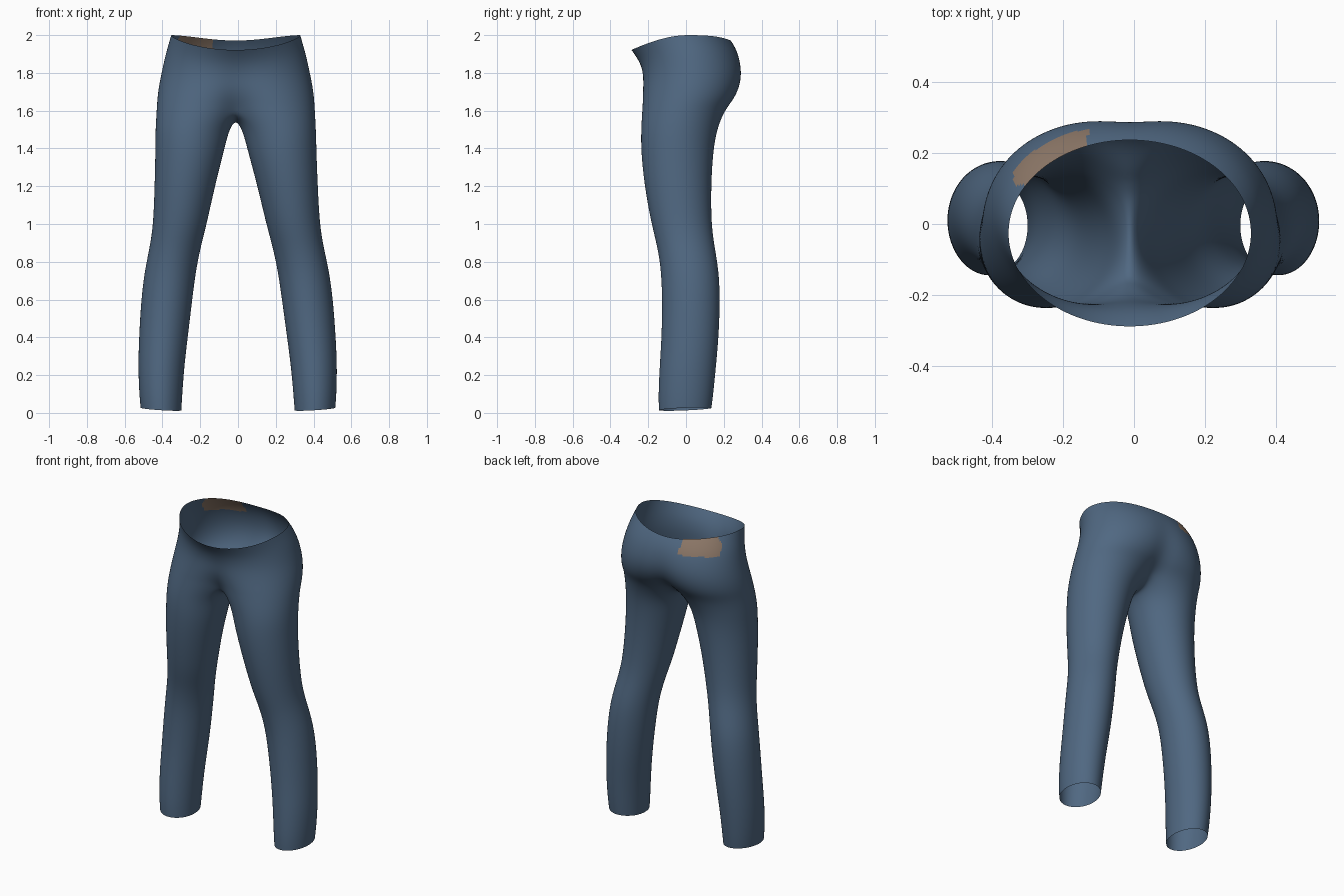
import bpy, bmesh, math

if "Cube" in bpy.data.objects:
    bpy.data.objects.remove(bpy.data.objects["Cube"])

OUT, INN = 12, 4           # segments on the outer side and the inner side of each leg
N = OUT + INN


def material(name, rgb):
    m = bpy.data.materials.new(name)
    m.diffuse_color = (*rgb, 1)
    m.use_nodes = True
    m.node_tree.nodes["Principled BSDF"].inputs["Base Color"].default_value = m.diffuse_color
    return m


# legs: z, inner x, outer x, front y, back y
LEG = [(0.02, 0.298, 0.518, -0.147, 0.138), (0.10, 0.292, 0.525, -0.15, 0.148),
       (0.25, 0.28, 0.53, -0.143, 0.163), (0.42, 0.258, 0.523, -0.132, 0.178),
       (0.60, 0.235, 0.511, -0.13, 0.184), (0.75, 0.215, 0.492, -0.135, 0.178),
       (0.88, 0.188, 0.463, -0.155, 0.155), (1.00, 0.155, 0.444, -0.187, 0.138),
       (1.20, 0.11, 0.436, -0.224, 0.137), (1.38, 0.062, 0.431, -0.243, 0.148),
       (1.50, 0.032, 0.43, -0.243, 0.168)]
# hips: z at side, front and back, lobe centre x, outer x, front y, back y
HIPS = [(1.60, 1.60, 1.60, 0.19, 0.425, -0.238, 0.21),
        (1.66, 1.66, 1.65, 0.16, 0.421, -0.235, 0.255),
        (1.73, 1.72, 1.72, 0.12, 0.412, -0.232, 0.288),
        (1.81, 1.79, 1.80, 0.085, 0.395, -0.23, 0.299),
        (1.90, 1.85, 1.88, 0.05, 0.375, -0.245, 0.285),
        (1.96, 1.895, 1.935, 0.02, 0.357, -0.272, 0.262),
        (2.00, 1.92, 1.97, 0.0, 0.346, -0.292, 0.24)]

bm = bmesh.new()
rings = []

# leg rings, counter-clockwise from the inner front
PHI = math.radians(50)
for k, (z, xi, xo, yf, yb) in enumerate(LEG):
    cx, a, cy, b = (xi + xo) / 2, (xo - xi) / 2, (yf + yb) / 2, (yb - yf) / 2
    ring = []
    for i in range(N):
        if i <= OUT:
            t = -PHI + (math.pi + 2 * PHI) * i / OUT
        else:
            t = math.pi + PHI + (math.pi - 2 * PHI) * (i - OUT) / INN
        dz = (0.007 * math.sin(t) - 0.006 * math.cos(t)) if k == 0 else 0
        ring.append(bm.verts.new((cx + a * math.sin(t), cy - b * math.cos(t), z + dz)))
    rings.append(ring)

# hip half rings, from the front centre around the side to the back centre
for k, (zs, zf, zb, cx, xo, yf, yb) in enumerate(HIPS):
    a, cy, b = xo - cx, (yf + yb) / 2, (yb - yf) / 2
    phi = math.asin(cx / a)
    ring = []
    for i in range(OUT + 1):
        t = -phi + (math.pi + 2 * phi) * i / OUT
        c = math.cos(math.pi * i / OUT)
        z = zs + (zf - zs) * c ** 1.5 if c > 0 else zs + (zb - zs) * c ** 4
        x = 0 if i in (0, OUT) else cx + a * math.sin(t)
        ring.append(bm.verts.new((x, cy - b * math.cos(t), z)))
    if k == 0:             # crotch seam closing the top of the leg
        for y, z in ((0.07, 1.565), (0.0, 1.55), (-0.07, 1.565)):
            ring.append(bm.verts.new((0, y, z)))
    rings.append(ring)

for lo, hi in zip(rings, rings[1:]):
    closed = len(lo) == N and len(hi) == N
    for i in range(N if closed else OUT):
        j = (i + 1) % N
        bm.faces.new((lo[i], lo[j], hi[j], hi[i]))

mesh = bpy.data.meshes.new("trousers_half")
bm.to_mesh(mesh)
bm.free()
obj = bpy.data.objects.new("trousers", mesh)
bpy.context.collection.objects.link(obj)

# mirror and smooth, then bake so the patch can follow fine faces
mir = obj.modifiers.new("mirror", 'MIRROR')
mir.use_clip = True
mir.merge_threshold = 0.001
sub = obj.modifiers.new("smooth", 'SUBSURF')
sub.levels = sub.render_levels = 3
baked = bpy.data.meshes.new_from_object(
    obj.evaluated_get(bpy.context.evaluated_depsgraph_get()))
obj.modifiers.clear()
obj.data = baked
baked.name = "trousers"
bpy.data.meshes.remove(mesh)

# slight lean of the waist to one side
for v in baked.vertices:
    v.co.x -= 0.012 * min(1, max(0, v.co.z / 1.5))

# cloth colour, and a label patch at the back of the waist
baked.materials.clear()
baked.materials.append(material("denim_blue", (0.080, 0.138, 0.222)))
baked.materials.append(material("patch_tan", (0.27, 0.19, 0.14)))
for p in baked.polygons:
    p.use_smooth = True
    c = p.center
    patch = -0.34 < c.x < -0.13 and c.y > 0.11 and c.z > 1.895
    p.material_index = 1 if patch else 0
